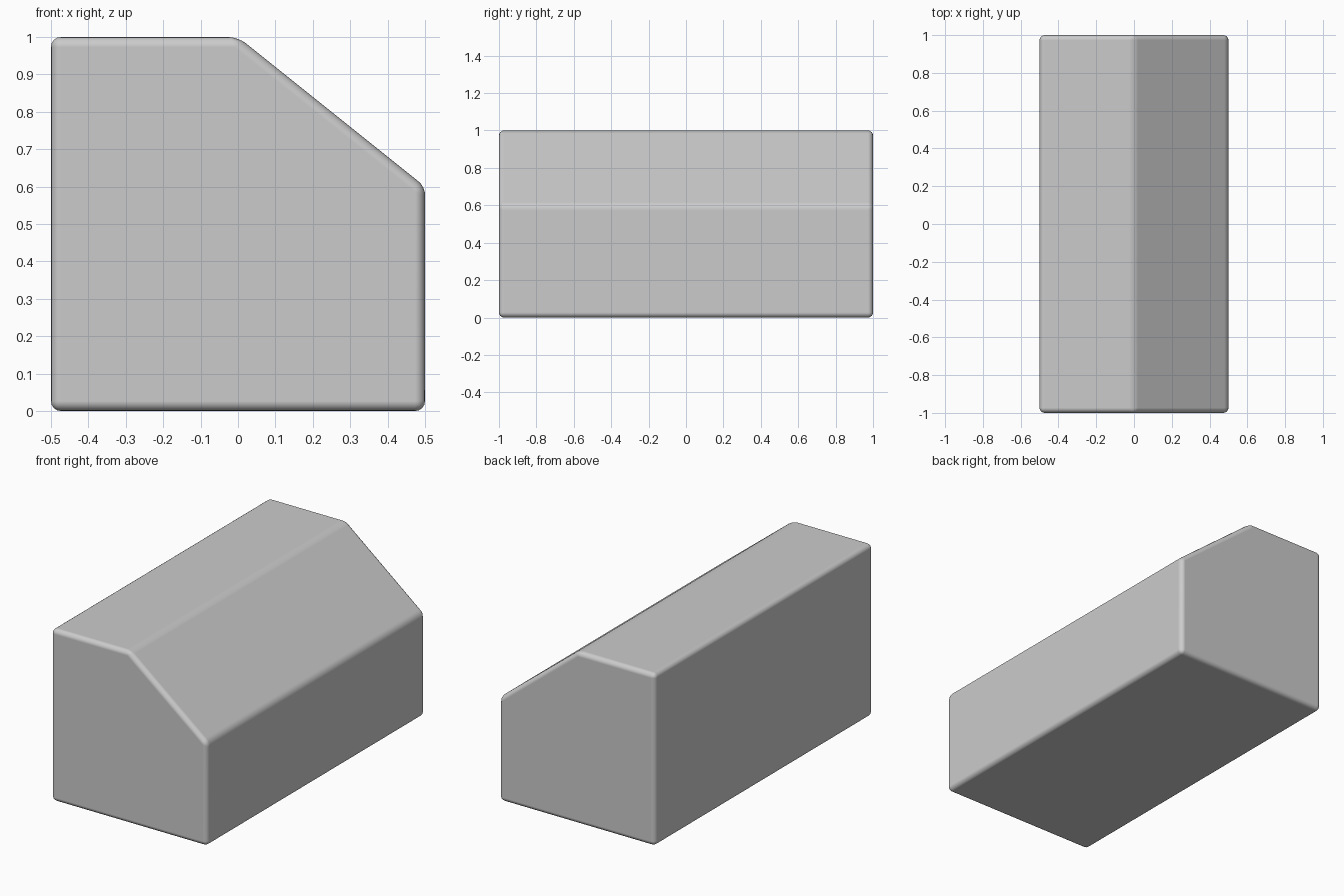
import bpy, bmesh
from mathutils import Vector

if "Cube" in bpy.data.objects:
    bpy.data.objects.remove(bpy.data.objects["Cube"])

# Cross-section in x, z: a block with one sloped upper corner
profile = [(-0.5, 0), (0.5, 0), (0.5, 0.6), (0, 1), (-0.5, 1)]

# Extrude the profile from front to back
bm = bmesh.new()
front = bm.faces.new([bm.verts.new((x, -1, z)) for x, z in profile])
ext = bmesh.ops.extrude_face_region(bm, geom=[front], use_keep_orig=True)
back_verts = [g for g in ext["geom"] if isinstance(g, bmesh.types.BMVert)]
bmesh.ops.translate(bm, verts=back_verts, vec=Vector((0, 2, 0)))
bmesh.ops.recalc_face_normals(bm, faces=bm.faces)
mesh = bpy.data.meshes.new("sloped_block")
bm.to_mesh(mesh)
bm.free()
mesh.shade_smooth()
block = bpy.data.objects.new("sloped_block", mesh)
bpy.context.collection.objects.link(block)

# Small rounded edges all round
bevel = block.modifiers.new("rounded_edges", "BEVEL")
bevel.width = 0.027
bevel.segments = 4
bevel.limit_method = "NONE"
bevel.harden_normals = True
